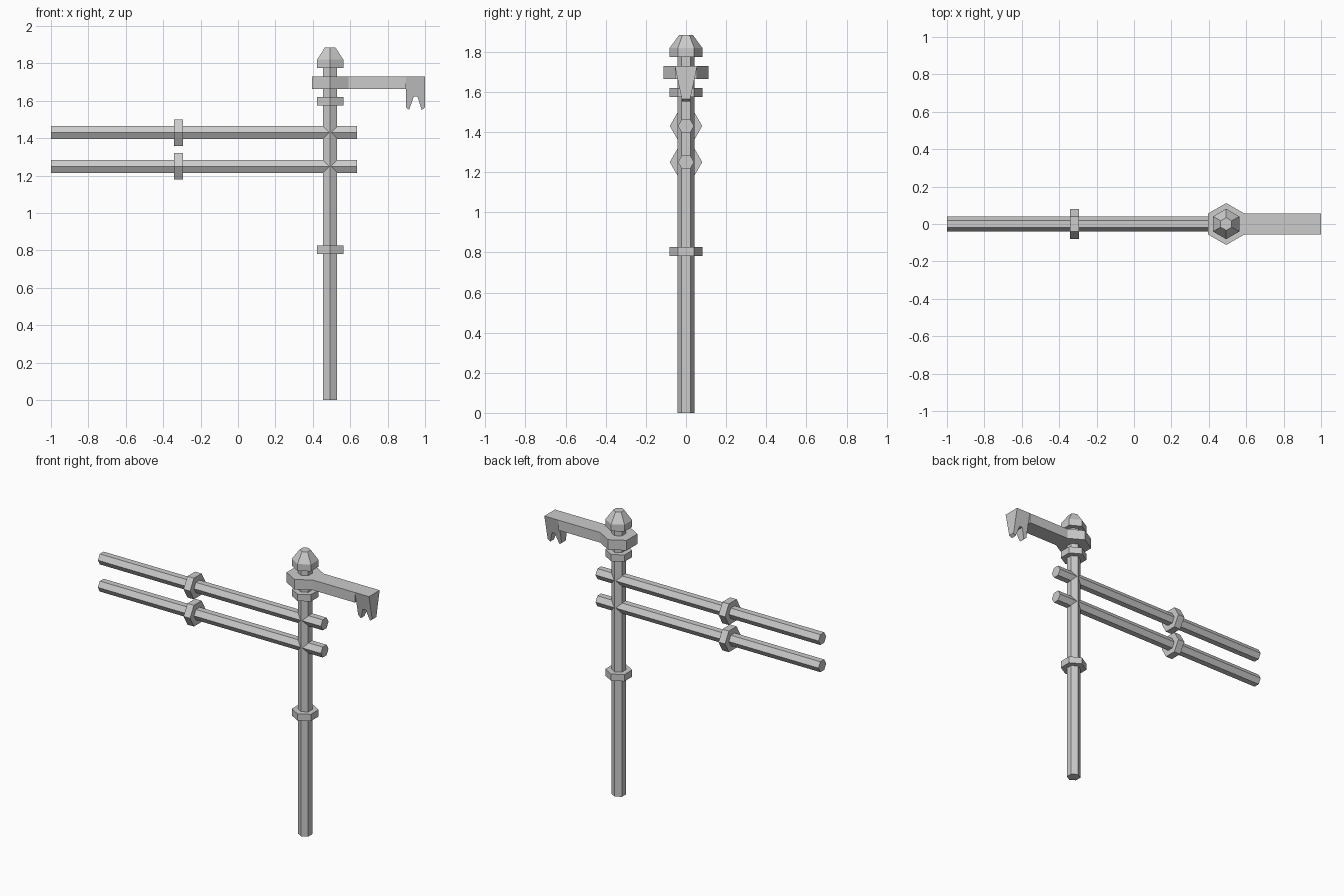
import bpy, bmesh, math
from mathutils import Vector

if "Cube" in bpy.data.objects:
    bpy.data.objects.remove(bpy.data.objects["Cube"])

POST_X = 0.493
ARM_TOP, ARM_BOTTOM = 1.73, 1.663


def loft(name, rings):
    """Closed solid through matching rings of points."""
    bm = bmesh.new()
    loops = [[bm.verts.new(p) for p in ring] for ring in rings]
    n = len(loops[0])
    for a, b in zip(loops, loops[1:]):
        for i in range(n):
            j = (i + 1) % n
            bm.faces.new((a[i], a[j], b[j], b[i]))
    bm.faces.new(loops[0][::-1])
    bm.faces.new(loops[-1])
    bmesh.ops.recalc_face_normals(bm, faces=bm.faces)
    mesh = bpy.data.meshes.new(name)
    bm.to_mesh(mesh)
    bm.free()
    obj = bpy.data.objects.new(name, mesh)
    bpy.context.collection.objects.link(obj)
    return obj


def hexagon(r):
    """Six (a, y) points with corners on the y axis."""
    return [(r * math.cos(math.radians(30 + 60 * i)),
             r * math.sin(math.radians(30 + 60 * i))) for i in range(6)]


def upright(name, sections):
    """Hexagonal solid along the post axis; sections are (z, radius)."""
    return loft(name, [[Vector((POST_X + a, y, z)) for a, y in hexagon(r)]
                       for z, r in sections])


def sideways(name, x0, x1, z, r):
    """Hexagonal solid along x."""
    return loft(name, [[Vector((x, y, z + a)) for a, y in hexagon(r)]
                       for x in (x0, x1)])


# Post with its collars and pointed cap
upright("post", [(0, 0.043), (1.80, 0.043)])
upright("lower_collar", [(0.782, 0.081), (0.827, 0.081)])
upright("upper_collar", [(1.575, 0.081), (1.62, 0.081)])
upright("cap", [(1.775, 0.081), (1.82, 0.081), (1.884, 0.034)])

# Two rails crossing the post, each with a collar
for label, z in (("lower", 1.25), ("upper", 1.43)):
    sideways(label + "_rail", -1.0, 0.636, z, 0.04)
    sideways(label + "_rail_collar", -0.343, -0.295, z, 0.081)

# Bracket arm: hexagonal hub whose right side extends outward
hub = [(POST_X + a, y) for a, y in hexagon(0.112)]
half = hub[0][1]
outline = hub + [(0.897, -half), (0.897, half)]
loft("bracket_arm", [[Vector((x, y, z)) for x, y in outline]
                     for z in (ARM_BOTTOM, ARM_TOP)])

# Forked claw at the end of the arm, narrowing downward
claw = [(0.897, ARM_TOP), (0.897, 1.567), (0.915, 1.551), (0.939, 1.622),
        (0.960, 1.622), (0.982, 1.551), (1.0, 1.565), (1.0, ARM_TOP)]


def claw_half(z):
    return half - (ARM_TOP - z) * 0.21


loft("claw", [[Vector((x, s * claw_half(z), z)) for x, z in claw]
              for s in (-1, 1)])
